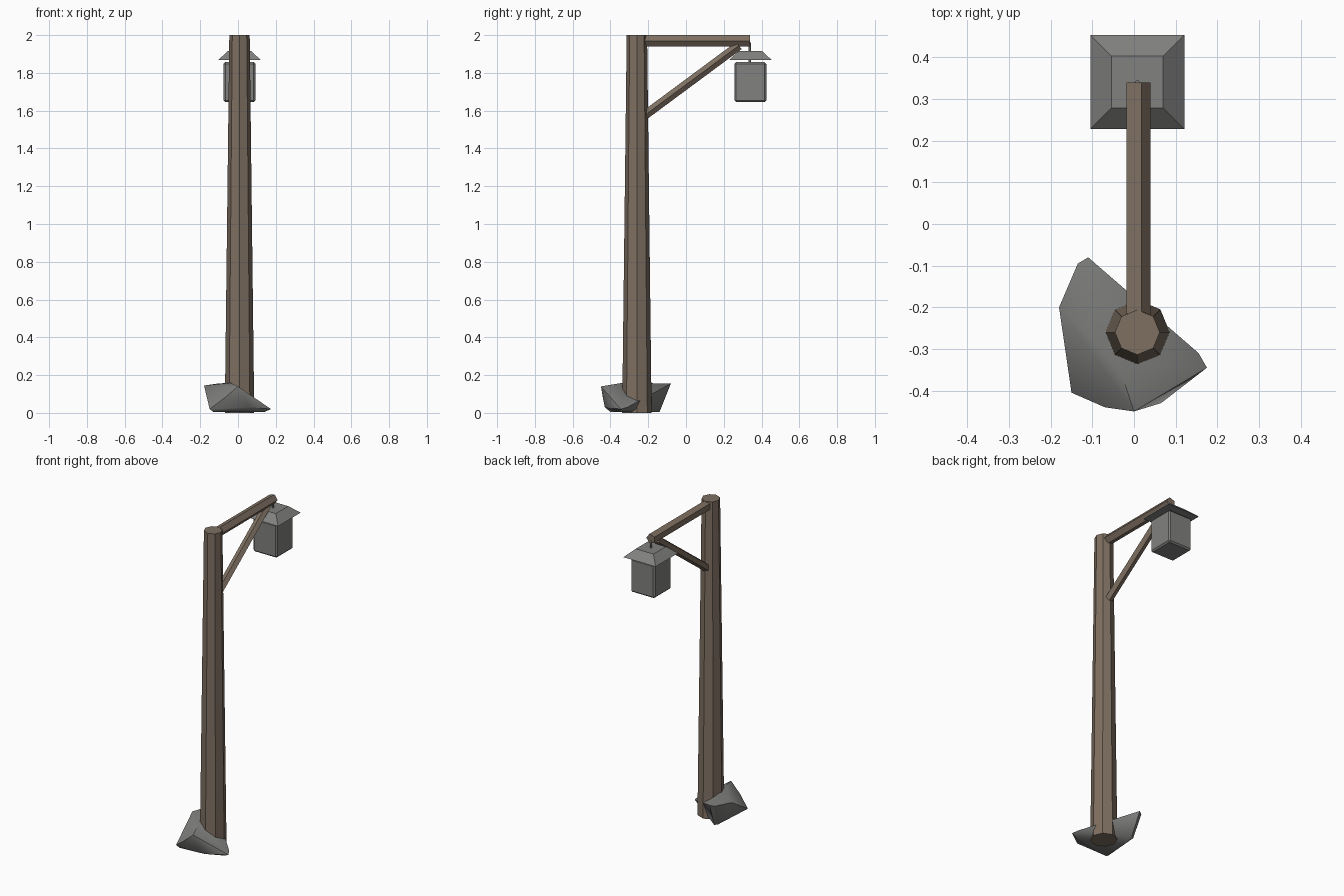
import bpy, bmesh, math
from mathutils import Vector

cube = bpy.data.objects.get("Cube")
if cube:
    bpy.data.objects.remove(cube, do_unlink=True)


def material(name, color):
    mat = bpy.data.materials.new(name)
    mat.use_nodes = True
    mat.diffuse_color = (*color, 1)
    mat.node_tree.nodes["Principled BSDF"].inputs["Base Color"].default_value = (*color, 1)
    return mat


wood = material("brown wood", (0.21, 0.16, 0.12))
grey = material("stone grey", (0.22, 0.22, 0.215))


def add_object(name, bm, mat):
    bmesh.ops.recalc_face_normals(bm, faces=bm.faces)
    mesh = bpy.data.meshes.new(name)
    bm.to_mesh(mesh)
    bm.free()
    mesh.materials.append(mat)
    obj = bpy.data.objects.new(name, mesh)
    bpy.context.collection.objects.link(obj)
    return obj


def prism(name, start, end, r_start, r_end, sides, mat, turn=0.0):
    """Straight, optionally tapered bar; turn = angle of its first corner."""
    start, end = Vector(start), Vector(end)
    axis = (end - start).normalized()
    # corner zero points along +x for bars in the yz plane
    u = Vector((1, 0, 0))
    v = axis.cross(u)
    bm = bmesh.new()
    rings = []
    for centre, r in ((start, r_start), (end, r_end)):
        ring = []
        for i in range(sides):
            a = turn + math.tau * i / sides
            ring.append(bm.verts.new(centre + r * (math.cos(a) * u + math.sin(a) * v)))
        rings.append(ring)
    low, high = rings
    for i in range(sides):
        j = (i + 1) % sides
        bm.faces.new((low[i], low[j], high[j], high[i]))
    bm.faces.new(low)
    bm.faces.new(high)
    return add_object(name, bm, mat)


X = 0.008        # shared centre line
POLE_Y = -0.26
LAMP_Y = 0.341
DIAGONAL = math.sqrt(2)

# Tapered post, cross beam and diagonal brace
prism("post", (X, POLE_Y, 0), (X, POLE_Y, 2), 0.078, 0.054, 8, wood)
prism("beam", (X, -0.24, 1.97), (X, 0.34, 1.97), 0.0315, 0.0315, 5, wood)
prism("brace", (X, -0.24, 1.56), (X, 0.28, 1.945), 0.025, 0.025, 5, wood)

# Hanging lantern: rod, roof and bevelled body
prism("hanger", (X, LAMP_Y - 0.003, 1.84), (X, LAMP_Y - 0.003, 1.96), 0.007, 0.007, 6, grey)
prism("lantern_roof", (X, LAMP_Y, 1.868), (X, LAMP_Y, 1.915),
      0.113 * DIAGONAL, 0.062 * DIAGONAL, 4, grey, math.pi / 4)
body = prism("lantern_body", (X, LAMP_Y, 1.645), (X, LAMP_Y, 1.857),
             0.084 * DIAGONAL, 0.084 * DIAGONAL, 4, grey, math.pi / 4)
bevel = body.modifiers.new("edges", "BEVEL")
bevel.width = 0.009
bevel.segments = 1

# Angular rock leaning against the foot of the post
corners = [
    (-0.11, -0.08, 0.155), (-0.135, -0.095, 0.15), (-0.18, -0.2, 0.145),
    (-0.04, -0.33, 0.16), (0, -0.45, 0.14), (-0.07, -0.44, 0.08),
    (-0.15, -0.405, 0.02), (-0.13, -0.4, 0.005), (0.065, -0.43, 0.03),
    (0.175, -0.345, 0.02), (0.155, -0.31, 0.03), (0.14, -0.34, 0.005),
    (-0.1, -0.14, 0.005), (-0.12, -0.15, 0.01),
]
bm = bmesh.new()
for c in corners:
    bm.verts.new(c)
hull = bmesh.ops.convex_hull(bm, input=bm.verts)
spare = {g for g in hull["geom_interior"] if isinstance(g, bmesh.types.BMVert)}
bmesh.ops.delete(bm, geom=list(spare), context="VERTS")
rock = add_object("rock", bm, grey)
bpy.ops.object.select_all(action="DESELECT")
rock.select_set(True)
bpy.context.view_layer.objects.active = rock
bpy.ops.object.shade_smooth_by_angle(angle=math.radians(50))
